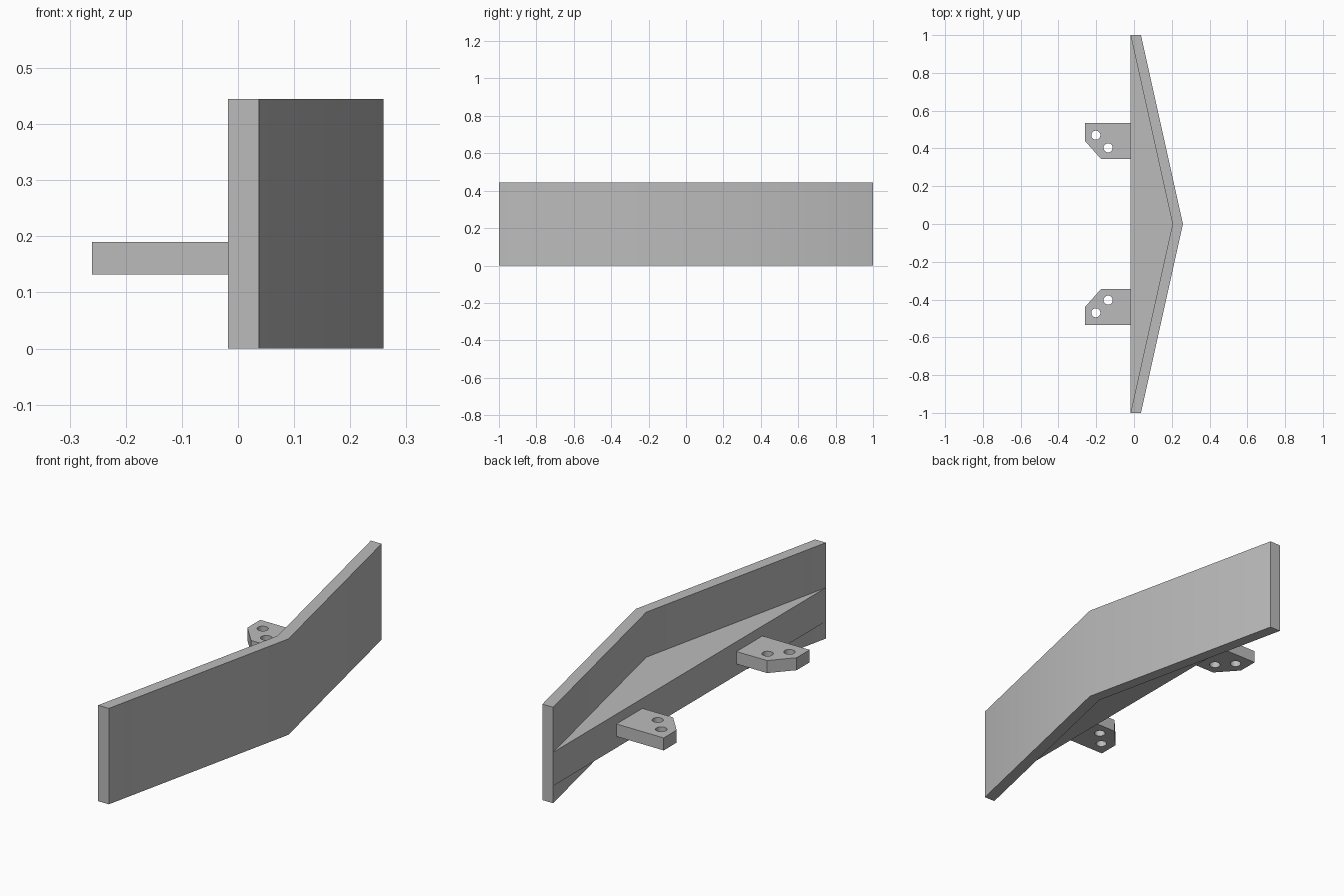
import bpy
import bmesh
import math

cube = bpy.data.objects.get("Cube")
if cube:
    bpy.data.objects.remove(cube, do_unlink=True)

grey = bpy.data.materials.new("plain grey")
grey.use_nodes = True
GREY = (0.5, 0.5, 0.5, 1.0)
grey.diffuse_color = GREY
grey.node_tree.nodes["Principled BSDF"].inputs["Base Color"].default_value = GREY


def prism(name, outline, z0, z1):
    """Extrude a flat outline from z0 up to z1."""
    bm = bmesh.new()
    base = bm.faces.new([bm.verts.new((x, y, z0)) for x, y in outline])
    top = bmesh.ops.extrude_face_region(bm, geom=[base])["geom"]
    moved = [v for v in top if isinstance(v, bmesh.types.BMVert)]
    bmesh.ops.translate(bm, verts=moved, vec=(0, 0, z1 - z0))
    bmesh.ops.recalc_face_normals(bm, faces=bm.faces)
    mesh = bpy.data.meshes.new(name)
    bm.to_mesh(mesh)
    bm.free()
    mesh.materials.append(grey)
    obj = bpy.data.objects.new(name, mesh)
    bpy.context.collection.objects.link(obj)
    return obj


def activate(obj):
    bpy.ops.object.select_all(action="DESELECT")
    obj.select_set(True)
    bpy.context.view_layer.objects.active = obj


def smooth(obj):
    activate(obj)
    bpy.ops.object.shade_smooth_by_angle(angle=math.radians(30))


BACK, END, BEND_IN, BEND_OUT = -0.018, 0.037, 0.204, 0.259

# Bent blade
blade = prism("bumper_blade", [(BACK, -1), (END, -1), (BEND_OUT, 0),
                               (END, 1), (BACK, 1), (BEND_IN, 0)], 0, 0.445)
smooth(blade)

# Triangular beam filling the hollow behind the blade
prism("backing_beam", [(BACK, -1), (BEND_IN, 0), (BACK, 1)], 0.08, 0.236)

# Mounting tabs with a clipped corner and two bolt holes
TAB = [(BACK, 0.345), (BACK, 0.535), (-0.26, 0.535), (-0.26, 0.44), (-0.175, 0.345)]
HOLES = [(-0.202, 0.47), (-0.137, 0.403)]
for side, label in ((1, "rear"), (-1, "front")):
    tab = prism(label + "_mounting_tab", [(x, side * y) for x, y in TAB], 0.132, 0.19)
    for hx, hy in HOLES:
        ring = [math.tau * i / 32 for i in range(32)]
        circle = [(hx + 0.024 * math.cos(a), side * hy + 0.024 * math.sin(a)) for a in ring]
        cutter = prism("hole_cutter", circle, 0.1, 0.22)
        cutter.hide_render = True
        cut = tab.modifiers.new("bolt_hole", "BOOLEAN")
        cut.operation = "DIFFERENCE"
        cut.solver = "EXACT"
        cut.object = cutter
        activate(tab)
        bpy.ops.object.modifier_apply(modifier=cut.name)
        bpy.data.objects.remove(cutter, do_unlink=True)
    smooth(tab)
